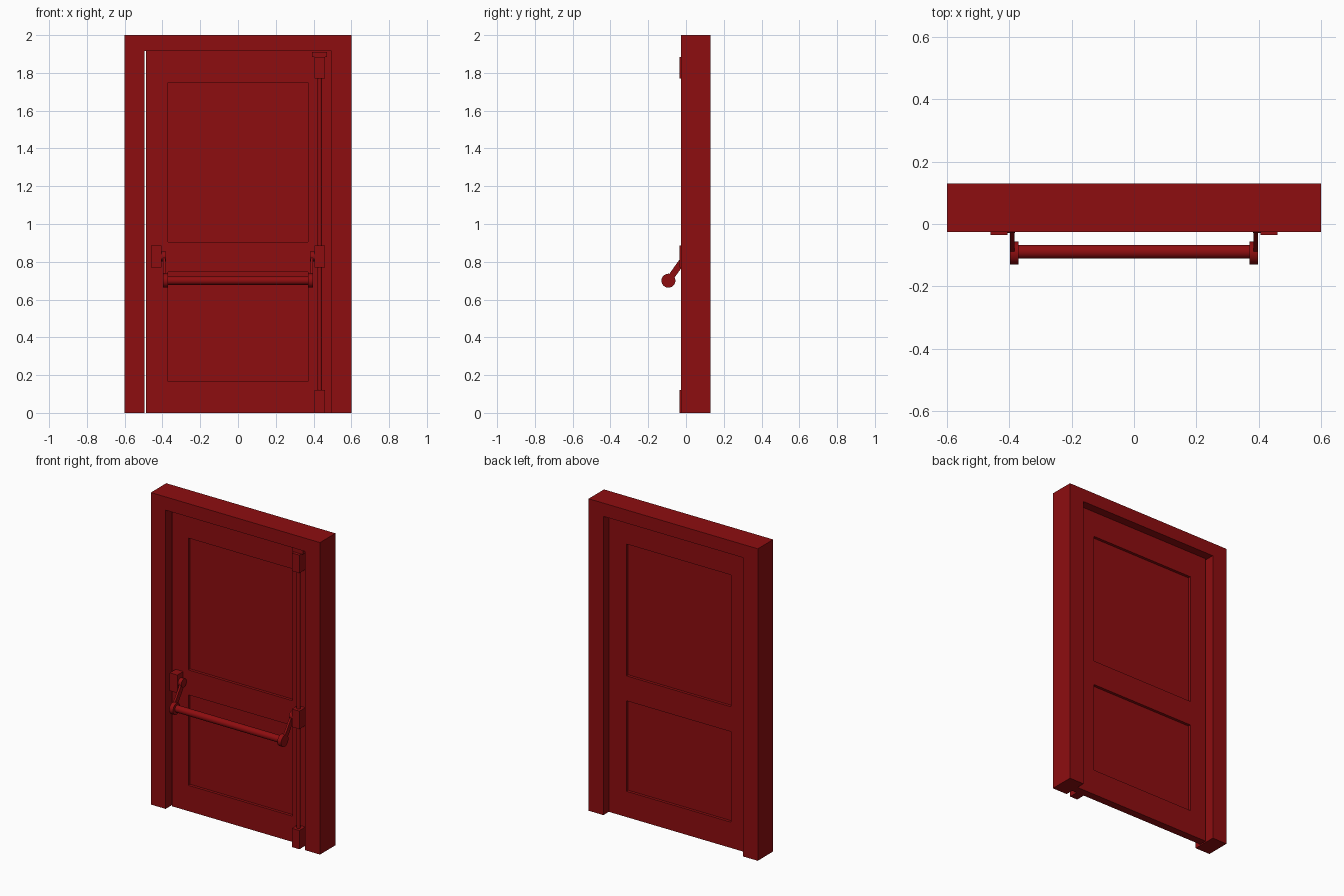
import bpy, bmesh
from mathutils import Vector

if "Cube" in bpy.data.objects:
    bpy.data.objects.remove(bpy.data.objects["Cube"])

red = bpy.data.materials.new("deep_red")
RGBA = (0.27, 0.004, 0.005, 1)
red.diffuse_color = RGBA
red.use_nodes = True
red.node_tree.nodes["Principled BSDF"].inputs["Base Color"].default_value = RGBA


def finish(name, bm):
    bmesh.ops.recalc_face_normals(bm, faces=bm.faces)
    mesh = bpy.data.meshes.new(name)
    bm.to_mesh(mesh)
    bm.free()
    mesh.materials.append(red)
    ob = bpy.data.objects.new(name, mesh)
    bpy.context.collection.objects.link(ob)
    return ob


def box_mesh(x, y, z):
    bm = bmesh.new()
    bmesh.ops.create_cube(bm, size=1)
    for v in bm.verts:
        v.co = [lo + (c + 0.5) * (hi - lo) for c, (lo, hi) in zip(v.co, (x, y, z))]
    return bm


def box(name, x, y, z):
    return finish(name, box_mesh(x, y, z))


def rod(name, a, b, radius, sides=24):
    a, b = Vector(a), Vector(b)
    bm = bmesh.new()
    bmesh.ops.create_cone(bm, cap_ends=True, segments=sides, radius1=radius,
                          radius2=radius, depth=(b - a).length)
    turn = (b - a).to_track_quat('Z', 'Y').to_matrix()
    for v in bm.verts:
        v.co = turn @ v.co + (a + b) / 2
    ob = finish(name, bm)
    bpy.ops.object.select_all(action='DESELECT')
    ob.select_set(True)
    bpy.context.view_layer.objects.active = ob
    bpy.ops.object.shade_smooth_by_angle()
    return ob


def extrude(name, points, offset):
    bm = bmesh.new()
    face = bm.faces.new([bm.verts.new(p) for p in points])
    new = bmesh.ops.extrude_face_region(bm, geom=[face])["geom"]
    verts = [g for g in new if isinstance(g, bmesh.types.BMVert)]
    bmesh.ops.translate(bm, verts=verts, vec=offset)
    return finish(name, bm)


# Door frame: an upside-down U with no sill
W, IN, TOP = 0.6, 0.495, 1.915
FRONT, BACK = -0.026, 0.13
outline = [(-W, 0), (-IN, 0), (-IN, TOP), (IN, TOP), (IN, 0), (W, 0), (W, 2), (-W, 2)]
extrude("door_frame", [(x, FRONT, z) for x, z in outline], (0, BACK - FRONT, 0))

# Door leaf with two sunken panels on both faces
DF, DB = 0.025, 0.075
PX = 0.37
panels = [(0.165, 0.745), (0.905, 1.75)]
bm = box_mesh((-0.486, IN), (DF, DB), (0, TOP))
cuts = [((x, 0, 0), (1, 0, 0)) for x in (-PX, PX)]
cuts += [((0, 0, z), (0, 0, 1)) for pair in panels for z in pair]
for co, no in cuts:
    bmesh.ops.bisect_plane(bm, geom=bm.verts[:] + bm.edges[:] + bm.faces[:],
                           plane_co=co, plane_no=no)
bm.normal_update()
sunken = []
for f in bm.faces:
    c = f.calc_center_median()
    if abs(f.normal.y) > 0.9 and abs(c.x) < PX and any(a < c.z < b for a, b in panels):
        sunken.append(f)
bmesh.ops.inset_individual(bm, faces=sunken, thickness=0, depth=-0.018)
finish("door_leaf", bm)

# Lock housings, top latch and vertical rod
HX, HY = (0.406, 0.46), (-0.035, DF)
box("top_lock_housing", HX, HY, (1.77, 1.885))
box("top_latch", (0.392, 0.472), (-0.015, DF), (1.885, 1.91))
box("bottom_lock_housing", HX, HY, (0, 0.12))
rod("vertical_rod", (0.433, -0.005, 0.1), (0.433, -0.005, 1.79), 0.012)

# Push bar with mirrored arms, collars, pivots and housings
BY, BZ = -0.093, 0.70
PY, PZ = -0.002, 0.828
along = Vector((0, PY - BY, PZ - BZ)).normalized()
across = Vector((0, -along.z, along.y)) * 0.017
for side, s in (("left", 1), ("right", -1)):
    box(side + "_bar_housing", sorted(s * x for x in HX), HY, (0.77, 0.885))
    rod(side + "_pivot", (s * 0.382, PY, PZ), (s * 0.41, PY, PZ), 0.027)
    rod(side + "_bar_collar", (s * 0.37, BY, BZ), (s * 0.397, BY, BZ), 0.037)
    low, high = Vector((s * 0.384, BY, BZ)), Vector((s * 0.384, PY, PZ))
    extrude(side + "_arm", [low - across, low + across, high + across, high - across],
            (s * 0.013, 0, 0))
rod("push_bar", (-0.375, BY + 0.004, BZ), (0.375, BY + 0.004, BZ), 0.022)
